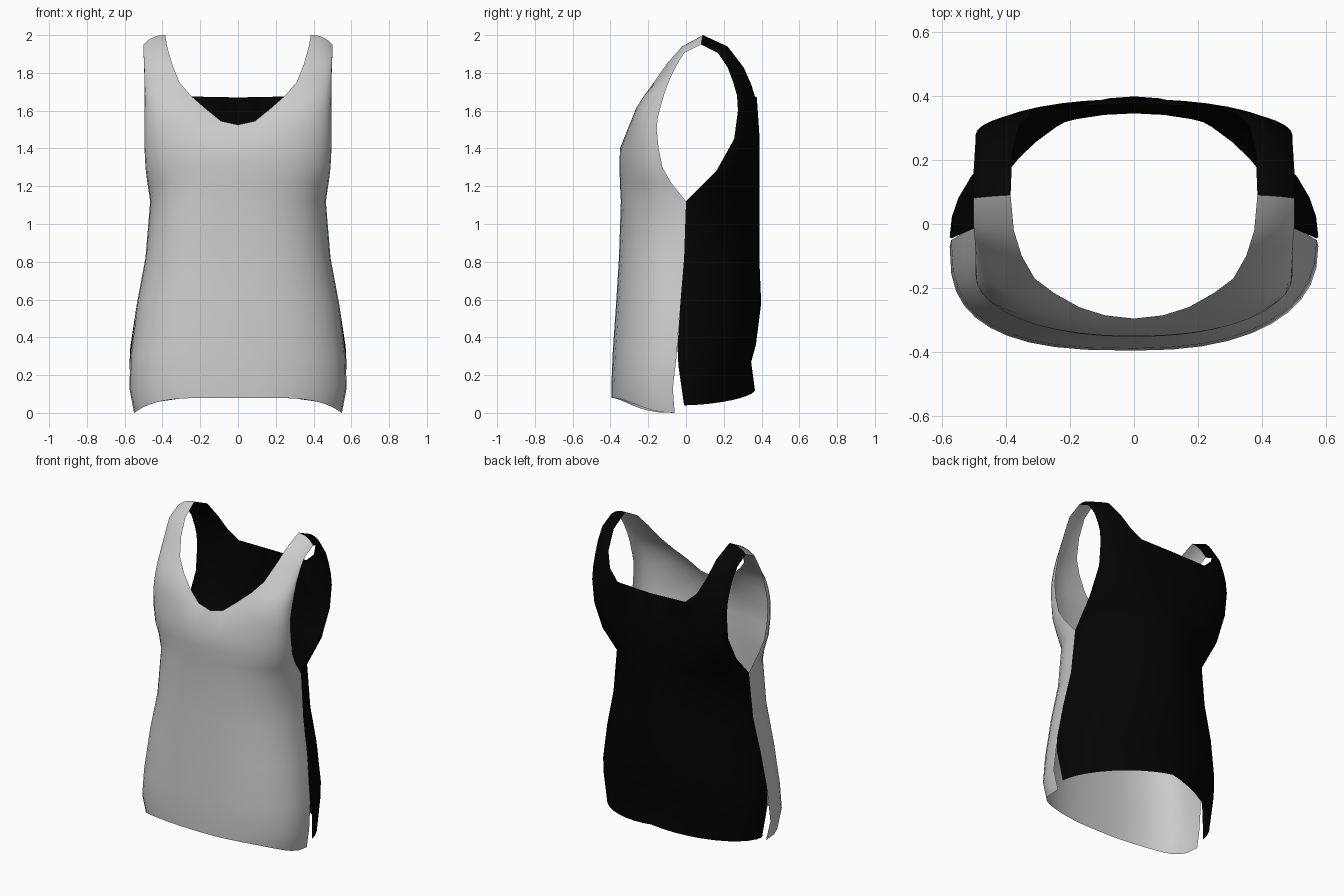
import bpy, bmesh
from math import sin, cos, pi

COLS = 10

# Each row runs from the centre line or neckline to the side seam or armhole:
# (x, y, z inner, x, y, z outer, roundness of the curve between)
FRONT = [
    (0, -.395, .08, .55, -.06, 0, 2.35),
    (0, -.395, .15, .575, -.07, .13, 2.35),
    (0, -.388, .32, .57, -.05, .3, 2.35),
    (0, -.37, .58, .535, -.03, .58, 2.35),
    (0, -.355, .82, .49, -.01, .82, 2.35),
    (0, -.345, 1.12, .465, 0, 1.12, 2.4),
    (0, -.35, 1.22, .48, -.08, 1.22, 2.3),
    (0, -.352, 1.3, .49, -.125, 1.3, 2.25),
    (0, -.35, 1.4, .495, -.145, 1.4, 2.2),
    (0, -.295, 1.525, .495, -.155, 1.5, 2.3),
    (.09, -.285, 1.545, .495, -.15, 1.56, 2.1),
    (.17, -.26, 1.61, .495, -.135, 1.62, 2),
    (.25, -.215, 1.68, .495, -.115, 1.69, 1.8),
    (.31, -.17, 1.75, .495, -.085, 1.77, 1.6),
    (.35, -.1, 1.85, .497, -.045, 1.85, 1.4),
    (.375, -.02, 1.94, .5, -.01, 1.905, 1.3),
    (.385, .09, 2.0, .5, .08, 1.95, 1.3),
]
BACK = [
    (0, .365, .12, .555, -.01, .04, 1.7),
    (0, .345, .27, .575, -.04, .25, 2.05),
    (0, .37, .36, .57, -.045, .35, 2.05),
    (0, .398, .58, .535, -.03, .58, 1.9),
    (0, .388, .82, .49, -.01, .82, 1.75),
    (0, .39, 1.12, .465, 0, 1.12, 1.65),
    (0, .39, 1.2, .475, .08, 1.2, 1.8),
    (0, .39, 1.28, .485, .16, 1.28, 2),
    (0, .39, 1.45, .49, .255, 1.45, 2.1),
    (0, .375, 1.67, .495, .275, 1.6, 2.1),
    (.25, .365, 1.675, .495, .27, 1.68, 1.6),
    (.32, .345, 1.74, .495, .25, 1.75, 1.5),
    (.36, .305, 1.83, .497, .22, 1.83, 1.4),
    (.38, .22, 1.94, .5, .17, 1.905, 1.3),
    (.385, .09, 2.0, .5, .08, 1.95, 1.3),
]


def row_points(row, side, z_power, bulge, skew):
    """Quarter superellipse from the inner to the outer point."""
    xi, yi, zi, xo, yo, zo, n = row
    if zi < 1.2:
        n += skew * (side < 0)      # cloth hangs fuller on one side
    pts = []
    for c in range(COLS + 1):
        t = c / COLS * pi / 2
        fx = sin(t) ** (2 / n)
        fy = cos(t) ** (2 / n) if c < COLS else 0
        puff = bulge * sin(2 * t) if 1.5 < zi < 1.7 else 0
        pts.append((side * (xi + (xo - xi) * fx), yo + (yi - yo) * fy - puff,
                    zi + (zo - zi) * fx ** (z_power if zi < .2 else 2.5)))
    return pts


def panel(name, rows, z_power, bulge=0, skew=0, colour=None):
    bm = bmesh.new()
    back = rows[0][1] > 0
    for side in (-1, 1):
        grid = [[bm.verts.new(p) for p in row_points(r, side, z_power, bulge, skew)]
                for r in rows]
        for a, b in zip(grid, grid[1:]):
            for c in range(COLS):
                quad = [a[c], a[c + 1], b[c + 1], b[c]]
                bm.faces.new(quad[::-1] if back == (side > 0) else quad)
    # weld the two halves along the centre line
    bmesh.ops.remove_doubles(bm, verts=bm.verts[:], dist=.0005)
    for f in bm.faces:
        f.smooth = True
    me = bpy.data.meshes.new(name)
    bm.to_mesh(me)
    bm.free()
    ob = bpy.data.objects.new(name, me)
    bpy.context.collection.objects.link(ob)
    if colour:
        mat = bpy.data.materials.new(name + "_cloth")
        mat.diffuse_color = colour
        me.materials.append(mat)


# Grey front and black back, meeting at side seams and shoulders
panel("front_panel", FRONT, 5, bulge=.02, skew=.45)
panel("back_panel", BACK, 1, colour=(.001, .001, .001, 1))
